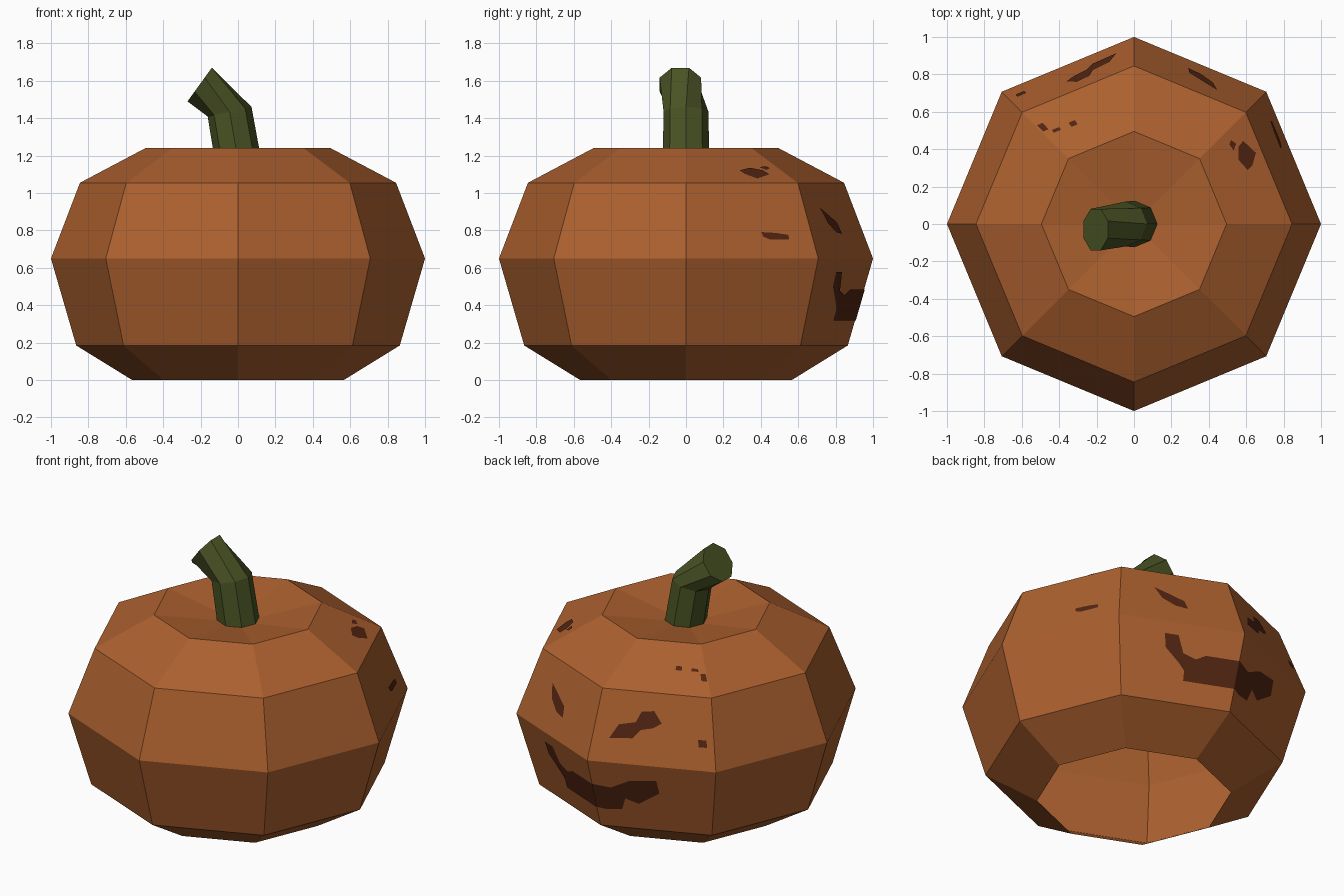
import bpy, bmesh, math
from mathutils import Vector

if "Cube" in bpy.data.objects:
    bpy.data.objects.remove(bpy.data.objects["Cube"])

def material(name, col):
    m = bpy.data.materials.new(name)
    m.diffuse_color = (*col, 1)
    m.use_nodes = True
    m.node_tree.nodes["Principled BSDF"].inputs["Base Color"].default_value = m.diffuse_color
    return m

ORANGE = material("pumpkin orange", (0.41, 0.117, 0.028))
GREEN = material("stem green", (0.069, 0.088, 0.018))
ROT = material("dark brown rot", (0.082, 0.018, 0.006))

def finish(bm, name, mat, recalc=True):
    if recalc:
        bmesh.ops.recalc_face_normals(bm, faces=bm.faces)
    me = bpy.data.meshes.new(name)
    bm.to_mesh(me)
    bm.free()
    me.materials.append(mat)
    ob = bpy.data.objects.new(name, me)
    bpy.context.collection.objects.link(ob)
    return ob

def bridge(bm, a, b):
    n = len(a)
    for i in range(n):
        bm.faces.new((a[i], a[(i + 1) % n], b[(i + 1) % n], b[i]))

# Pumpkin body: eight-sided stack of rings, open underneath, dimpled on top
PROFILE = [(0.565, 0), (0.865, 0.185), (1.0, 0.65), (0.845, 1.055), (0.495, 1.24)]

def polar(r, k, z):
    a = math.radians(45 * k)
    return Vector((r * math.cos(a), r * math.sin(a), z))

bm = bmesh.new()
rings = [[bm.verts.new(polar(r, k, z)) for k in range(8)] for r, z in PROFILE]
for lo, hi in zip(rings, rings[1:]):
    bridge(bm, lo, hi)
dimple = bm.verts.new((0, 0, 1.155))
for k in range(8):
    bm.faces.new((rings[-1][k], rings[-1][(k + 1) % 8], dimple))
finish(bm, "pumpkin_body", ORANGE, recalc=False)

# Bent stem: centre, across-direction, radius, twist
STEM = [((0.01, 0, 1.12), (1, 0, 0), 0.125, 0),
        ((-0.045, 0, 1.435), (0.23, 0, 0.05), 0.12, 0),
        ((-0.205, -0.03, 1.58), (0.13, 0, 0.18), 0.12, 22.5)]
bm = bmesh.new()
rings = []
for c, a, r, tw in STEM:
    a = Vector(a).normalized()
    ring = []
    for k in range(8):
        t = math.radians(45 * k + tw)
        ring.append(bm.verts.new(Vector(c) + r * (math.cos(t) * a + math.sin(t) * Vector((0, 1, 0)))))
    rings.append(ring)
for lo, hi in zip(rings, rings[1:]):
    bridge(bm, lo, hi)
bm.faces.new(rings[-1])
bm.faces.new(rings[0][::-1])
finish(bm, "stem", GREEN)

# Rot patches: thin plates on facet k, outlined by (position across facet, height)
def radius(z):
    for (r0, z0), (r1, z1) in zip(PROFILE, PROFILE[1:]):
        if z <= z1:
            return r0 + (r1 - r0) * (z - z0) / (z1 - z0)

def on_facet(k, u, z):
    r = radius(z)
    return polar(r, k, z).lerp(polar(r, k + 1, z), u)

def box(u0, u1, z0, z1):
    return [(u0, z0), (u1, z0), (u1, z1), (u0, z1)]

PATCHES = [
    (0, [(.665, 1.075), (.82, 1.097), (.8, 1.118), (.69, 1.132), (.56, 1.118), (.58, 1.1)]),
    (0, [(.8, 1.135), (.84, 1.12), (.9, 1.13), (.88, 1.14)]),
    (0, [(.6, .79), (.72, .785), (.81, .775), (.81, .75), (.66, .75), (.61, .765)]),
    (1, [(.30, .92), (.40, .89), (.55, .84), (.57, .78), (.47, .79), (.36, .84)]),
    (1, [(.37, .58), (.48, .58), (.53, .48), (.64, .455), (.72, .485), (1, .485),
         (1, .32), (.55, .32), (.55, .38), (.5, .42), (.38, .5)]),
    (2, [(0, .485), (.15, .47), (.31, .53), (.53, .55), (.55, .46), (.37, .37),
         (.26, .40), (.22, .32), (.08, .31), (0, .32)]),
    (2, [(.14, .785), (.2, .865), (.34, .885), (.38, .945), (.49, .955), (.56, .89),
         (.49, .86), (.39, .845), (.33, .795)]),
    (2, box(.87, .94, .78, .82)),
    (2, box(.93, .99, 1.11, 1.135)),
    (2, box(.83, .91, 1.141, 1.151)),
    (2, box(.65, .72, 1.14, 1.155)),
]
bm = bmesh.new()
for k, pts in PATCHES:
    z = sum(p[1] for p in pts) / len(pts)
    o = on_facet(k, 0.5, z)
    n = (on_facet(k, 1, z) - o).cross(on_facet(k, 0.5, z + 0.005) - o).normalized()
    face = bm.faces.new([bm.verts.new(on_facet(k, u, h) + n * 0.004) for u, h in pts])
    face.normal_update()
    if face.normal.dot(n) < 0:
        face.normal_flip()
bmesh.ops.triangulate(bm, faces=bm.faces[:])
finish(bm, "rot_patches", ROT, recalc=False)
